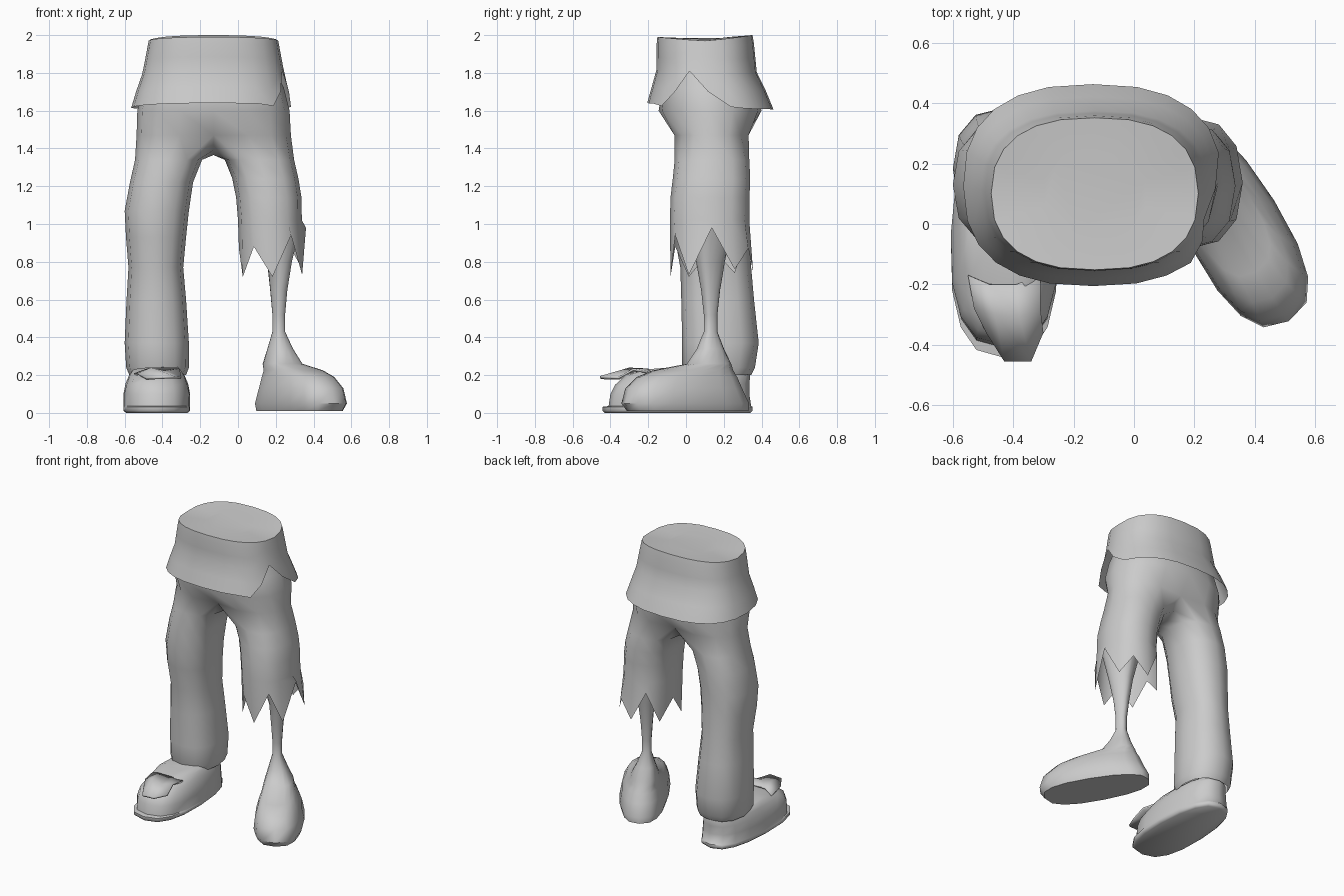
import bpy, bmesh, math, random
from mathutils import Vector

if "Cube" in bpy.data.objects:
    bpy.data.objects.remove(bpy.data.objects["Cube"])
random.seed(4)


def power(v, e):
    return math.copysign(abs(v) ** e, v)


def oval(n, x0, x1, y0, y1, z, start=-90, e=0.85):
    """Rounded ring filling the given box, counter-clockwise from start angle."""
    out = []
    for k in range(n):
        a = math.radians(start + 360 * k / n)
        out.append(Vector(((x0 + x1) / 2 + (x1 - x0) / 2 * power(math.cos(a), e),
                           (y0 + y1) / 2 + (y1 - y0) / 2 * power(math.sin(a), e), z)))
    return out


def skin(bm, rings):
    """Quads between successive closed rings of vertices."""
    for a, b in zip(rings, rings[1:]):
        n = len(a)
        for k in range(n):
            bm.faces.new((a[k], a[(k + 1) % n], b[(k + 1) % n], b[k]))


def add_rings(bm, rings):
    return [[bm.verts.new(p) for p in r] for r in rings]


def finish(bm, name, angle=50):
    bmesh.ops.recalc_face_normals(bm, faces=bm.faces)
    me = bpy.data.meshes.new(name)
    bm.to_mesh(me)
    bm.free()
    ob = bpy.data.objects.new(name, me)
    bpy.context.collection.objects.link(ob)
    bpy.ops.object.select_all(action='DESELECT')
    ob.select_set(True)
    bpy.context.view_layer.objects.active = ob
    bpy.ops.object.shade_smooth_by_angle(angle=math.radians(angle))
    return ob


def lerp_table(table, z):
    """Interpolate rows (z, x0, x1, y0, y1) listed from top to bottom."""
    for a, b in zip(table, table[1:]):
        if z >= b[0]:
            break
    t = (a[0] - z) / (a[0] - b[0])
    return [p + (q - p) * t for p, q in zip(a[1:], b[1:])]


# Shirt tail: flared skirt with a slit in the right side and a closed top
shirt = [(2.0, -0.465, 0.205, -0.15, 0.352), (1.97, -0.473, 0.213, -0.155, 0.358),
         (1.8, -0.505, 0.245, -0.157, 0.375), (1.7, -0.54, 0.27, -0.19, 0.425),
         (1.6, -0.57, 0.298, -0.216, 0.466)]
N = 24
slit = {3: 1.625, 4: 1.70, 5: 1.81, 6: 1.70, 7: 1.62}
rings = []
for t in (0, 0.1, 0.3, 0.5, 0.75, 1):
    ring = []
    for k in range(N):
        c = math.cos(2 * math.pi * k / N)
        top = 1.97 + (0.02 if c > 0 else 0.03) * abs(c)
        hem = slit.get(k, 1.615 + 0.025 * max(c, 0) - 0.008 * max(-c, 0))
        z = top + (hem - top) * t
        ring.append(oval(N, *lerp_table(shirt, z), z, e=0.8)[k])
    rings.append(ring)
mid = Vector((-0.13, 0.1, 1.98))
inner = [[mid + (p - mid) * f for p in rings[0]] for f in (0.5, 0.9)]
bm = bmesh.new()
vs = add_rings(bm, inner + rings)
skin(bm, vs)
bm.faces.new(vs[0])
finish(bm, "shirt_tail")

# Trousers: hip rings that split at a saddle into two legs
bm = bmesh.new()
hips = add_rings(bm, [oval(16, *b, z) for z, *b in (
    (1.85, -0.44, 0.18, -0.10, 0.31), (1.72, -0.505, 0.243, -0.125, 0.37),
    (1.6, -0.533, 0.273, -0.145, 0.40), (1.47, -0.537, 0.28, -0.075, 0.345))])
hips[-1][0].co.y += 0.03
hips[-1][8].co.y -= 0.03
skin(bm, hips)
saddle = [bm.verts.new((-0.13, y, z)) for y, z in ((0.03, 1.39), (0.14, 1.365), (0.25, 1.39))]
last = hips[-1]
whole_leg = [(1.34, -0.545, -0.19, -0.06, 0.33), (1.22, -0.572, -0.238, -0.07, 0.335),
             (1.07, -0.60, -0.26, -0.07, 0.33), (0.93, -0.593, -0.275, -0.06, 0.335),
             (0.77, -0.58, -0.29, -0.03, 0.345), (0.6, -0.59, -0.275, -0.025, 0.36),
             (0.37, -0.60, -0.26, -0.02, 0.385), (0.24, -0.592, -0.26, -0.02, 0.365),
             (0.2, -0.575, -0.275, 0.0, 0.345)]
torn_leg = [(1.34, -0.07, 0.297, -0.06, 0.335), (1.24, -0.03, 0.32, -0.07, 0.34),
            (1.14, -0.01, 0.336, -0.082, 0.336), (1.02, 0.0, 0.338, -0.085, 0.335)]
right = add_rings(bm, [oval(12, *b, z, -120) for z, *b in torn_leg])
tips = (0.88, 0.72, 0.94, 0.73, 0.98, 0.76, 0.87, 0.75, 0.95, 0.74, 0.87, 0.72)
tear = [Vector((p.x, p.y, z)) for p, z in zip(oval(12, 0.005, 0.36, -0.082, 0.355, 0, -120), tips)]
skin(bm, [last[0:9] + saddle[::-1]] + right + add_rings(bm, [tear]))
left = add_rings(bm, [oval(12, *b, z, 60) for z, *b in whole_leg])
skin(bm, [last[8:] + [last[0]] + saddle] + left)
finish(bm, "trousers", 60)


def foot(name, origin, heading, rows, n=16, rumple=0.0):
    """Stacked rings: (z, heel, toe, half width, side shift) along a heading."""
    d = Vector((math.sin(heading), -math.cos(heading), 0))
    p = Vector((math.cos(heading), math.sin(heading), 0))
    rings = []
    for z, heel, toe, w, shift in rows:
        ring = []
        for k in range(n):
            a = 2 * math.pi * k / n
            c = power(math.cos(a), 0.85)
            s = power(math.sin(a), 0.75)
            wide = w * (0.93 + 0.07 * c) if z < 0.25 else w
            q = d * ((heel + toe) / 2 + (toe - heel) / 2 * c) + p * (shift + s * wide)
            q.z = z
            if rumple and c > 0.3 and z > 0.1:
                q.z += random.uniform(-rumple, rumple)
            ring.append(q + Vector(origin))
        rings.append(ring)
    bm = bmesh.new()
    vs = add_rings(bm, rings)
    skin(bm, vs)
    bm.faces.new(vs[0])
    bm.faces.new(vs[-1])
    return finish(bm, name)


# Withered bare leg and foot, turned outwards
foot("bare_leg_and_foot", (0, 0, 0), math.radians(30), [
    (0.01, -0.205, 0.505, 0.155, 0.283), (0.05, -0.205, 0.535, 0.17, 0.283),
    (0.13, -0.165, 0.51, 0.158, 0.28), (0.19, -0.14, 0.44, 0.135, 0.275),
    (0.225, -0.12, 0.34, 0.115, 0.27), (0.26, -0.105, 0.13, 0.092, 0.265),
    (0.34, -0.07, 0.07, 0.062, 0.258), (0.43, -0.04, 0.03, 0.031, 0.252),
    (0.52, -0.04, 0.03, 0.031, 0.252), (0.65, -0.055, 0.045, 0.04, 0.252),
    (0.8, -0.08, 0.075, 0.055, 0.255), (1.0, -0.12, 0.12, 0.11, 0.25)])

# Worn shoe with a sole lip
foot("shoe", (-0.43, 0, 0), 0, [
    (0.0, -0.34, 0.43, 0.175, 0), (0.012, -0.352, 0.443, 0.19, 0),
    (0.032, -0.352, 0.443, 0.19, 0), (0.036, -0.345, 0.41, 0.188, 0),
    (0.10, -0.335, 0.40, 0.19, 0), (0.155, -0.335, 0.375, 0.178, 0),
    (0.195, -0.34, 0.32, 0.16, 0), (0.22, -0.33, 0.23, 0.14, 0),
    (0.235, -0.30, 0.10, 0.12, 0)], rumple=0.012)

# Torn leather peeling up over the toe
bm = bmesh.new()
back = [(-0.55, -0.17, 0.21), (-0.48, -0.2, 0.235), (-0.39, -0.2, 0.235), (-0.31, -0.17, 0.215)]
middle = [(-0.53, -0.28, 0.21), (-0.46, -0.3, 0.24), (-0.38, -0.31, 0.222), (-0.31, -0.28, 0.235)]
front = [(-0.49, -0.36, 0.185), (-0.43, -0.455, 0.19), (-0.34, -0.455, 0.195), (-0.30, -0.36, 0.19)]
grid = add_rings(bm, [back, middle, front])
for a, b in zip(grid, grid[1:]):
    for k in range(3):
        bm.faces.new((a[k], a[k + 1], b[k + 1], b[k]))
flap = finish(bm, "torn_toe_flap", 35)
flap.modifiers.new("thickness", 'SOLIDIFY').thickness = 0.012
